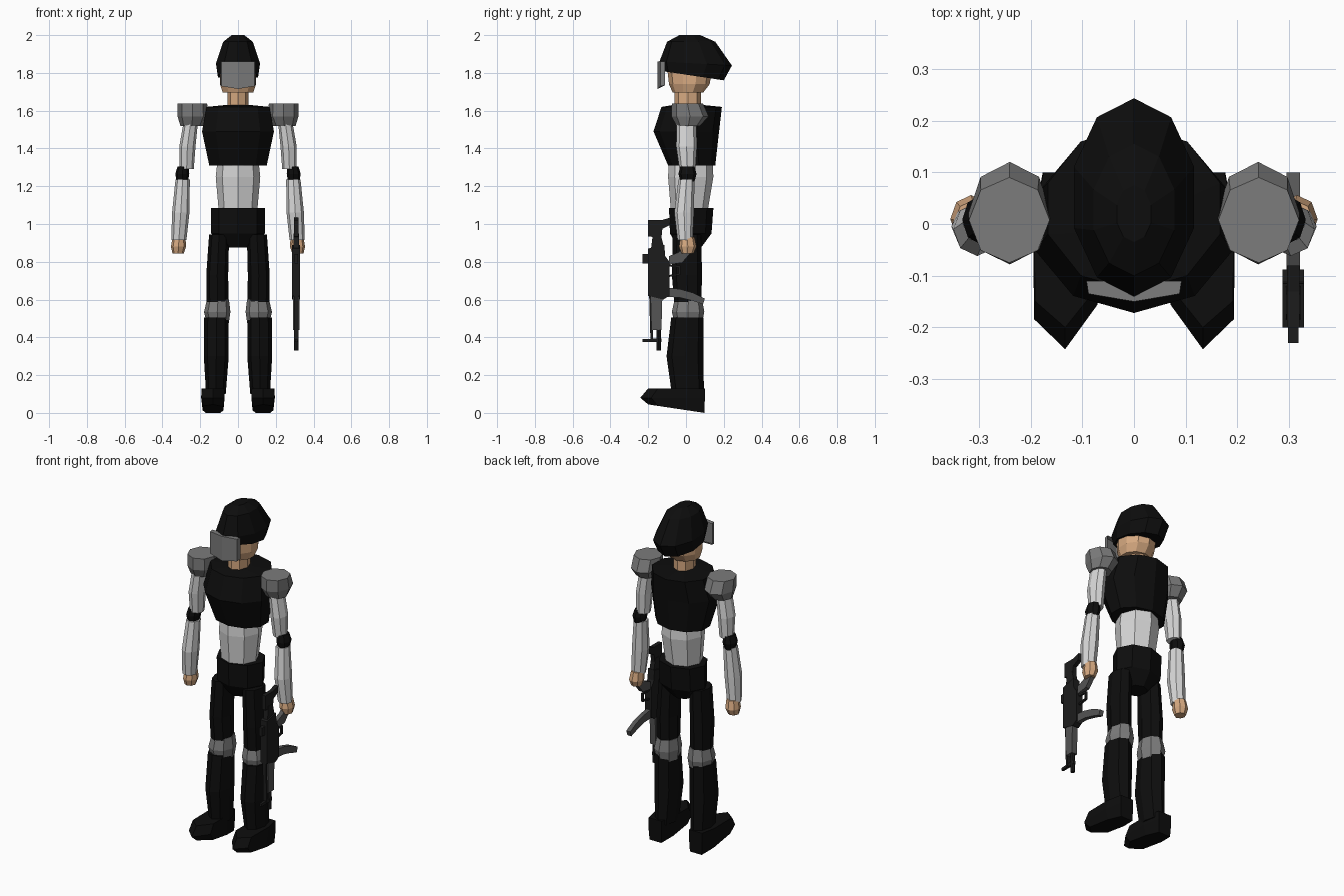
import bpy, bmesh, math


def material(name, r, g, b):
    m = bpy.data.materials.new(name)
    m.diffuse_color = (r, g, b, 1)
    return m


BLACK = material("black armour", 0.004, 0.004, 0.004)
GREY = material("mid grey plate", 0.2, 0.2, 0.2)
LIGHT = material("light grey cloth", 0.67, 0.67, 0.67)
SKIN = material("skin", 0.68, 0.4, 0.22)
GUN = material("gunmetal", 0.012, 0.012, 0.012)
STEEL = material("dark steel", 0.09, 0.09, 0.09)


def finish(name, bm, mat):
    bmesh.ops.recalc_face_normals(bm, faces=bm.faces)
    me = bpy.data.meshes.new(name)
    bm.to_mesh(me)
    bm.free()
    me.materials.append(mat)
    ob = bpy.data.objects.new(name, me)
    bpy.context.collection.objects.link(ob)
    return ob


def ngon(n):
    # unit polygon with a corner pointing forward
    return [(math.sin(2 * math.pi * i / n), -math.cos(2 * math.pi * i / n)) for i in range(n)]


def loft(name, mat, rings, shape=8, side=1):
    """rings: (x, y_front, y_back, z, half_width, z slope along y)"""
    pts = ngon(shape) if isinstance(shape, int) else shape
    bm = bmesh.new()
    loops = []
    for x, yf, yb, z, w, *t in rings:
        slope = t[0] if t else 0
        cy, ry = (yf + yb) / 2, (yb - yf) / 2
        loops.append([bm.verts.new((side * (x + w * px), cy + ry * py, z + slope * ry * py))
                      for px, py in pts])
    n = len(pts)
    for a, b in zip(loops, loops[1:]):
        for i in range(n):
            j = (i + 1) % n
            bm.faces.new((a[i], a[j], b[j], b[i]))
    bm.faces.new(loops[0])
    bm.faces.new(loops[-1])
    return finish(name, bm, mat)


def prism(name, mat, outline, x, width):
    """side outline of (y, z) points extruded across x"""
    bm = bmesh.new()
    f = bm.faces.new([bm.verts.new((x - width / 2, y, z)) for y, z in outline])
    out = bmesh.ops.extrude_face_region(bm, geom=[f])["geom"]
    bmesh.ops.translate(bm, vec=(width, 0, 0),
                        verts=[v for v in out if isinstance(v, bmesh.types.BMVert)])
    return finish(name, bm, mat)


# Head, helmet and visor
loft("neck", SKIN, [(0, -.06, .08, 1.58, .055), (0, -.06, .08, 1.74, .055)])
loft("head", SKIN, [(0, -.07, .09, 1.695, .085), (0, -.09, .125, 1.74, .1),
                    (0, -.1, .14, 1.83, .1)], 10)
loft("helmet", BLACK, [(0, -.125, .20, 1.785, .112, -.15), (0, -.14, .243, 1.85, .122, -.06),
                       (0, -.10, .155, 1.965, .082), (0, -.035, .075, 2.0, .035)], 10)
bm = bmesh.new()
arc = [(-.092, -.11), (-.088, -.135), (0, -.15), (.088, -.135), (.092, -.11)]
low = [1.735, 1.73, 1.715, 1.73, 1.735]
top = [bm.verts.new((x, y, 1.86)) for x, y in arc]
bot = [bm.verts.new((x, y, z)) for (x, y), z in zip(arc, low)]
for i in range(4):
    bm.faces.new((top[i], bot[i], bot[i + 1], top[i + 1]))
bm.faces.new(top)
bm.faces.new(bot)
finish("visor", bm, GREY)

# Body
loft("chest", BLACK, [(0, -.095, .155, 1.31, .16), (0, -.172, .175, 1.49, .2),
                      (0, -.13, .19, 1.62, .175), (0, -.07, .09, 1.63, .07)], 10)
loft("abdomen", LIGHT, [(0, -.08, .115, 1.07, .102), (0, -.095, .145, 1.25, .118),
                        (0, -.09, .14, 1.34, .108)])
loft("pelvis", BLACK, [(0, -.04, .08, .875, .06), (0, -.085, .135, .95, .142),
                       (0, -.09, .145, 1.085, .142)])

# Limbs, mirrored
foot_shape = [(0, -1), (.97, -.66), (1, .4), (.7, 1), (-.7, 1), (-1, .4), (-1, -.5)]
for side, label in ((-1, "right"), (1, "left")):
    def limb(part, mat, rings, shape=8):
        loft(f"{label}_{part}", mat, rings, shape, side)

    limb("thigh", BLACK, [(.108, -.06, .08, .56, .058), (.11, -.075, .085, .73, .058),
                          (.1, -.07, .08, .945, .053)])
    limb("knee_pad", GREY, [(.107, -.06, .085, .475, .058), (.11, -.075, .097, .535, .07),
                            (.106, -.06, .085, .6, .058)])
    limb("shin", BLACK, [(.117, -.075, .095, .1, .052), (.115, -.103, .092, .3, .066),
                         (.114, -.078, .092, .505, .065)])
    limb("boot", BLACK, [(.132, -.2, .097, .0225, .055, -.15), (.133, -.242, .1, .08, .062),
                         (.133, -.2, .1, .13, .06)], foot_shape)
    limb("shoulder_pad", GREY, [(.245, -.05, .075, 1.52, .06), (.24, -.078, .12, 1.57, .08),
                                (.241, -.075, .09, 1.638, .078)])
    limb("upper_arm", LIGHT, [(.272, -.035, .05, 1.29, .038), (.268, -.052, .058, 1.41, .043),
                              (.25, -.05, .055, 1.54, .038)])
    limb("elbow", BLACK, [(.295, -.03, .045, 1.225, .03), (.295, -.04, .056, 1.265, .037),
                          (.29, -.03, .045, 1.305, .03)])
    limb("forearm", LIGHT, [(.313, -.045, .035, .915, .04), (.303, -.062, .042, 1.06, .046),
                            (.293, -.04, .045, 1.235, .038)])
    limb("hand", SKIN, [(.317, -.025, .04, .845, .03), (.315, -.037, .056, .88, .04),
                        (.312, -.03, .045, .93, .034)])

# Rifle, hanging muzzle down
GX = .308
prism("rifle_stock", GUN, [(-.2, 1.02), (-.13, 1.02), (-.08, 1.035), (-.085, .995),
                           (-.125, .975), (-.13, .925), (-.2, .935)], GX, .024)
prism("stock_tube", GUN, [(-.175, .95), (-.135, .95), (-.115, .87), (-.185, .87)], GX, .028)
prism("receiver", GUN, [(-.2, .87), (-.115, .89), (-.11, .83), (-.088, .8), (-.088, .62),
                        (-.12, .6), (-.2, .62)], GX, .042)
prism("rear_sight", GUN, [(-.23, .84), (-.19, .84), (-.19, .79), (-.23, .79)], GX, .02)
prism("pistol_grip", STEEL, [(-.09, .83), (-.04, .85), (.0, .885), (.035, .86),
                             (-.02, .795), (-.09, .785)], GX, .026)
prism("trigger_guard", GUN, [(-.09, .785), (-.03, .78), (-.03, .73), (-.09, .72),
                             (-.09, .73), (-.04, .738), (-.04, .77), (-.09, .775)], GX, .012)
prism("magazine", STEEL, [(-.11, .665), (-.03, .655), (.04, .635), (.1, .605), (.09, .575),
                          (.03, .595), (-.03, .61), (-.11, .615)], GX, .026)
prism("handguard", STEEL, [(-.185, .62), (-.125, .62), (-.13, .44), (-.18, .44)], GX, .036)
prism("handguard_rib", GUN, [(-.195, .62), (-.175, .62), (-.175, .38), (-.188, .38)], GX, .022)
loft("barrel", GUN, [(GX, -.157, -.133, .33, .012), (GX, -.157, -.133, .46, .012)])
prism("front_sight", GUN, [(-.23, .39), (-.13, .395), (-.13, .375), (-.23, .375)], GX, .014)
